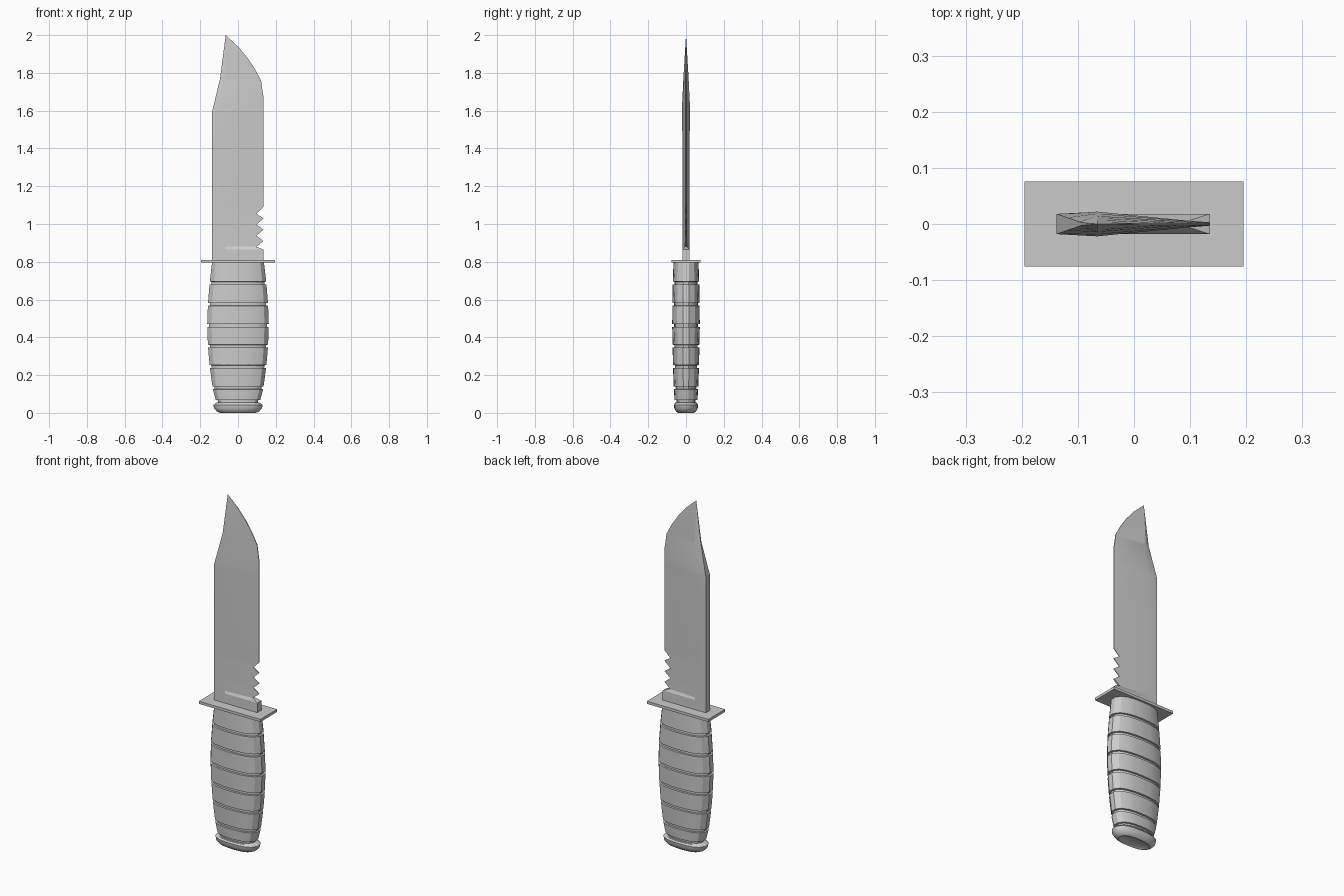
import bpy, bmesh, math

if "Cube" in bpy.data.objects:
    bpy.data.objects.remove(bpy.data.objects["Cube"], do_unlink=True)

grey = bpy.data.materials.new("plain grey")
grey.use_nodes = True
colour = (0.6, 0.6, 0.6, 1)
grey.diffuse_color = colour
grey.node_tree.nodes["Principled BSDF"].inputs["Base Color"].default_value = colour


def loft(name, rings, angle):
    """Skin a stack of equal closed rings and cap both ends."""
    bm = bmesh.new()
    loops = [[bm.verts.new(p) for p in ring] for ring in rings]
    n = len(loops[0])
    for low, high in zip(loops, loops[1:]):
        for i in range(n):
            j = (i + 1) % n
            bm.faces.new((low[i], low[j], high[j], high[i]))
    bm.faces.new(loops[0][::-1])
    bm.faces.new(loops[-1])
    bmesh.ops.remove_doubles(bm, verts=bm.verts, dist=0.0002)
    bmesh.ops.recalc_face_normals(bm, faces=bm.faces)
    mesh = bpy.data.meshes.new(name)
    bm.to_mesh(mesh)
    bm.free()
    mesh.materials.append(grey)
    obj = bpy.data.objects.new(name, mesh)
    bpy.context.collection.objects.link(obj)
    bpy.ops.object.select_all(action="DESELECT")
    obj.select_set(True)
    bpy.context.view_layer.objects.active = obj
    bpy.ops.object.shade_smooth_by_angle(angle=math.radians(angle))
    return obj


def blend(table, z):
    """Interpolate a (height, value) table."""
    for (z0, a), (z1, b) in zip(table, table[1:]):
        if z <= z1:
            return a + (b - a) * (z - z0) / (z1 - z0)
    return table[-1][1]


# Blade: spine, ridge and cutting edge, each with its own half thickness
spine = [(0.8, -0.138), (1.59, -0.138), (1.77, -0.095), (2, -0.065)]
spine_thick = [(0.8, 0.018), (1.59, 0.018), (1.77, 0.003), (2, 0)]
ridge = [(0.8, -0.07), (1.77, -0.065), (2, -0.065)]
ridge_thick = [(0.8, 0.018), (1.4, 0.018), (1.6, 0.022), (1.77, 0.014), (2, 0)]
edge = [(0.8, 0.135), (0.865, 0.135)]
for k in range(4):
    edge += [(0.88 + k * 0.058, 0.098), (0.91 + k * 0.06, 0.135)]
edge += [(1.67, 0.135), (1.76, 0.122), (1.82, 0.09), (1.88, 0.05), (1.94, 0), (2, -0.065)]
edge_thick = [(0.8, 0.018), (0.865, 0.018), (0.88, 0.006), (0.92, 0.002), (1.9, 0.002), (2, 0)]


def blade_ring(z):
    side = [(blend(spine, z), blend(spine_thick, z)),
            (blend(ridge, z), blend(ridge_thick, z)),
            (blend(edge, z), blend(edge_thick, z))]
    return [(x, -y, z) for x, y in side] + [(x, y, z) for x, y in reversed(side)]


heights = sorted({z for t in (spine, ridge_thick, edge) for z, v in t})
loft("blade", [blade_ring(z) for z in heights], 20)

# Guard
loft("guard", [[(0.195 * sx, 0.076 * sy, z) for sx, sy in ((-1, -1), (1, -1), (1, 1), (-1, 1))]
               for z in (0.795, 0.81)], 20)

# Grip cross-section: curved broad faces with narrow flat ends
quarter = [(1, 0.22), (0.86, 0.64), (0.62, 0.87), (0.32, 0.97), (0, 1)]
half = quarter + [(-x, y) for x, y in reversed(quarter[:-1])]
section = half + [(-x, -y) for x, y in half]


def grip_ring(z, width, depth):
    return [(x * width, y * depth, z) for x, y in section]


# Grip: a barrel with grooves cut around it
barrel = [(0.05, 0.113), (0.13, 0.134), (0.24, 0.149), (0.35, 0.159), (0.47, 0.163),
          (0.58, 0.159), (0.69, 0.150), (0.8, 0.137)]
barrel_depth = [(0.05, 0.06), (0.2, 0.068), (0.45, 0.073), (0.65, 0.072), (0.8, 0.066)]
rings = []


def add_ring(z, inset=0):
    rings.append(grip_ring(z, blend(barrel, z) - inset, blend(barrel_depth, z) - inset))


add_ring(0.05, 0.01)
for groove in (0.06, 0.133, 0.245, 0.353, 0.463, 0.575, 0.687):
    for dz, inset in ((-0.008, 0), (-0.007, 0.01), (0.007, 0.01), (0.008, 0)):
        add_ring(groove + dz, inset)
add_ring(0.8)
loft("grip", rings[1:], 30)

# Pommel: flared cap with a slightly dished base
pommel = [(0.008, 0.07, 0.03), (0.0, 0.095, 0.042), (0.008, 0.112, 0.053), (0.025, 0.127, 0.062),
          (0.042, 0.131, 0.064), (0.055, 0.112, 0.055)]
loft("pommel", [grip_ring(*row) for row in pommel], 40)
